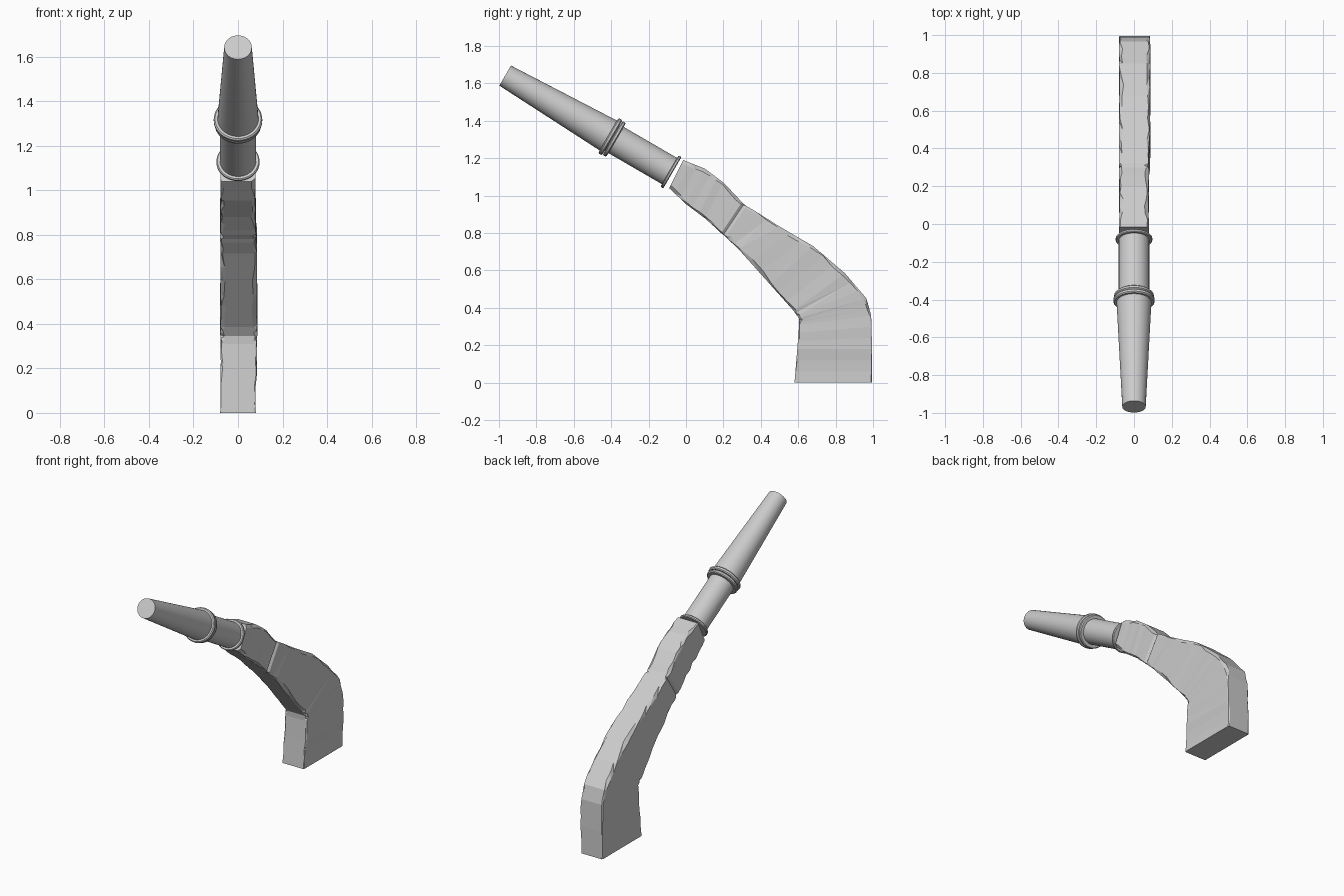
import bpy, bmesh, math, random
from mathutils import Vector

random.seed(4)
cube = bpy.data.objects.get("Cube")
if cube:
    bpy.data.objects.remove(cube, do_unlink=True)

grey = bpy.data.materials.new("plain_grey")
grey.use_nodes = True
COLOUR = (0.6, 0.6, 0.6, 1)
grey.diffuse_color = COLOUR
grey.node_tree.nodes["Principled BSDF"].inputs["Base Color"].default_value = COLOUR

# Barrel axis, running from the tip down to the stock
TIP = Vector((0, -0.967, 1.642))
END = Vector((0, -0.063, 1.117))
AXIS = (END - TIP).normalized()
UP = Vector((1, 0, 0)).cross(AXIS)


def finish(name, bm):
    bmesh.ops.recalc_face_normals(bm, faces=bm.faces)
    mesh = bpy.data.meshes.new(name)
    bm.to_mesh(mesh)
    bm.free()
    mesh.materials.append(grey)
    obj = bpy.data.objects.new(name, mesh)
    bpy.context.collection.objects.link(obj)
    return obj


def loft(bm, loops):
    rings = [[bm.verts.new(p) for p in loop] for loop in loops]
    for a, b in zip(rings, rings[1:]):
        for i in range(len(a)):
            j = (i + 1) % len(a)
            bm.faces.new((a[i], a[j], b[j], b[i]))
    bm.faces.new(rings[0])
    bm.faces.new(rings[-1])


def turned(name, profile, sides=48):
    """Round part from (distance from tip, radius) pairs."""
    bm = bmesh.new()
    angles = [2 * math.pi * i / sides for i in range(sides)]
    loft(bm, [[TIP + AXIS * s + Vector((1, 0, 0)) * r * math.cos(a) + UP * r * math.sin(a)
               for a in angles] for s, r in profile])
    obj = finish(name, bm)
    bpy.ops.object.select_all(action='DESELECT')
    obj.select_set(True)
    bpy.context.view_layer.objects.active = obj
    bpy.ops.object.shade_smooth_by_angle(angle=math.radians(35))


def band(name, s, width, r):
    c = width * 0.25
    turned(name, [(s, r - c), (s + c, r), (s + width - c, r), (s + width, r - c)])


turned("tapered_muzzle", [(0, 0.062), (0.655, 0.093)])
turned("barrel_tube", [(0.64, 0.081), (1.03, 0.081)])
band("muzzle_ring_large", 0.638, 0.024, 0.109)
band("muzzle_ring_small", 0.664, 0.022, 0.105)
band("stock_collar", 1.016, 0.018, 0.097)

# Stock side outline: underside and top edge, from collar to base
UNDER = [(-0.09, 1.04), (0, 0.955), (0.1, 0.88), (0.2, 0.79), (0.28, 0.715), (0.45, 0.525),
         (0.575, 0.385), (0.603, 0.345), (0.605, 0.31), (0.595, 0.18), (0.58, 0)]
TOP = [(-0.015, 1.19), (0.1, 1.145), (0.2, 1.07), (0.31, 0.955), (0.5, 0.835), (0.68, 0.73),
       (0.85, 0.585), (0.965, 0.45), (0.99, 0.36), (0.995, 0.18), (0.995, 0)]


def section(low, high, groove, wear):
    """Rectangle with irregular worn corners."""
    low, high = Vector((0, *low)), Vector((0, *high))
    across = (high - low).normalized()
    left, right = 0.08 - groove, -0.08 + groove
    if 0.15 < low.z < 0.72:
        left += 0.007

    def corner(p, x, direction):
        cx = random.uniform(0.004, 0.022) * wear
        cz = random.uniform(0.004, 0.022) * wear
        inner = p + Vector((x - math.copysign(cx, x), 0, 0))
        side = p + direction * cz + Vector((x, 0, 0))
        return inner, side

    a, b = corner(low, right, across)
    d, c = corner(high, right, -across)
    e, f = corner(high, left, -across)
    h, g = corner(low, left, across)
    return [a, b, c, d, e, f, g, h]


loops = []
for k in range(len(UNDER) - 1):
    for step in range(3):
        t = step / 3
        low = Vector(UNDER[k]).lerp(Vector(UNDER[k + 1]), t)
        high = Vector(TOP[k]).lerp(Vector(TOP[k + 1]), t)
        if k == 3 and step == 0:
            # shallow crack across the stock
            for shift, depth in ((-0.012, 0), (0, 0.01), (0.012, 0)):
                move = Vector((shift, -shift * 0.8))
                loops.append(section(low + move, high + move, depth, 0.7))
        else:
            wear = 0.4 if k > 7 else 1
            loops.append(section(low, high, random.uniform(0, 0.004), wear))
loops.append(section(UNDER[-1], TOP[-1], 0, 0.3))

bm = bmesh.new()
loft(bm, loops)
bmesh.ops.triangulate(bm, faces=[f for f in bm.faces if len(f.verts) == 4])
finish("worn_stock", bm)
